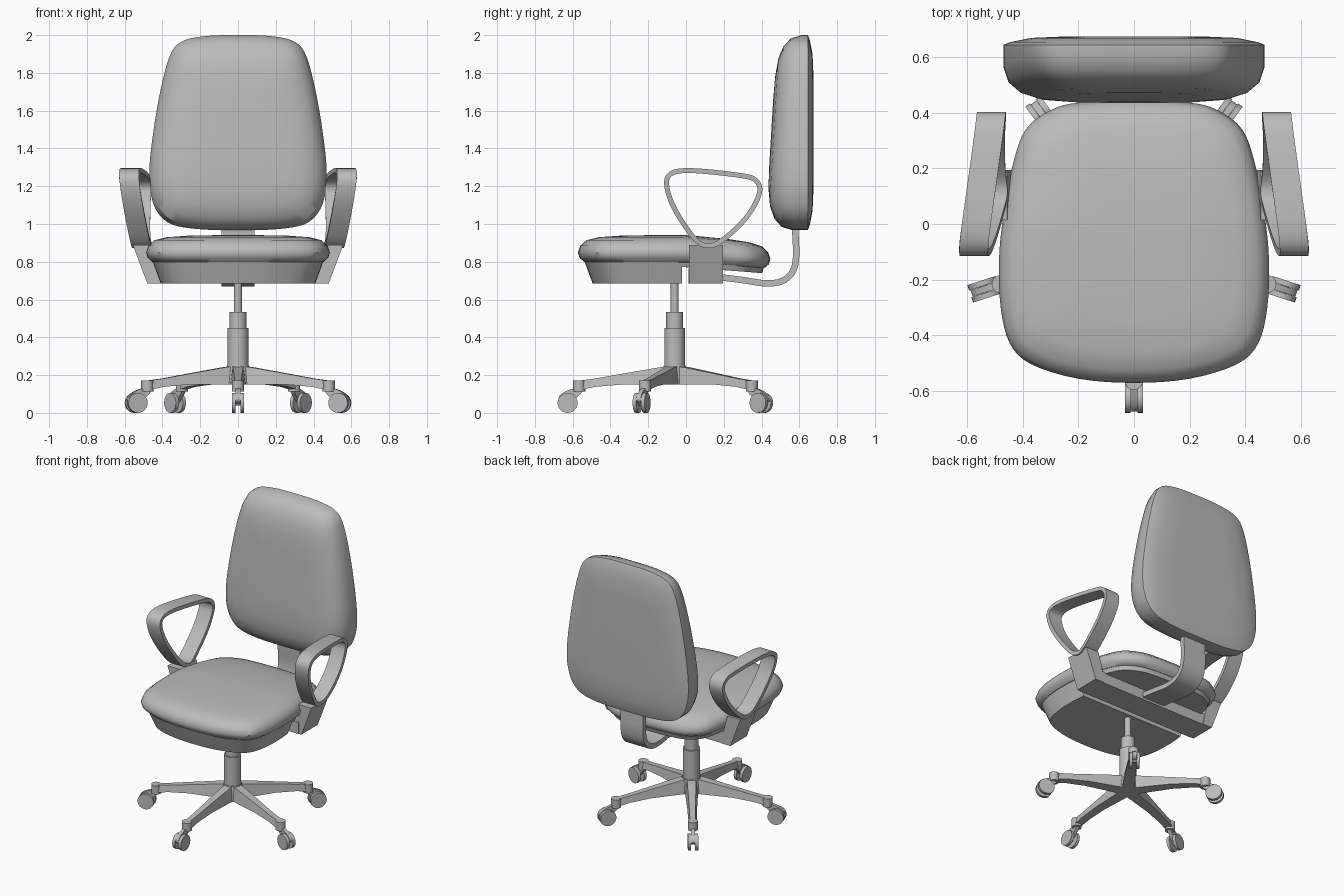
import bpy, bmesh, math
from mathutils import Vector, Matrix

cube = bpy.data.objects.get("Cube")
if cube:
    bpy.data.objects.remove(cube, do_unlink=True)

grey = bpy.data.materials.new("mid_grey")
grey.use_nodes = True
GREY = (0.5, 0.5, 0.5, 1)
grey.diffuse_color = GREY
grey.node_tree.nodes["Principled BSDF"].inputs["Base Color"].default_value = GREY


def finish(bm, name, angle=40):
    bmesh.ops.recalc_face_normals(bm, faces=bm.faces)
    mesh = bpy.data.meshes.new(name)
    bm.to_mesh(mesh)
    bm.free()
    mesh.materials.append(grey)
    obj = bpy.data.objects.new(name, mesh)
    bpy.context.collection.objects.link(obj)
    bpy.ops.object.select_all(action='DESELECT')
    obj.select_set(True)
    bpy.context.view_layer.objects.active = obj
    bpy.ops.object.shade_smooth_by_angle(angle=math.radians(angle))
    return obj


def spline(pts, steps, closed=True):
    """Smooth path through points."""
    pts = [Vector(p) for p in pts]
    n = len(pts)
    get = (lambda i: pts[i % n]) if closed else (lambda i: pts[max(0, min(n - 1, i))])
    out = []
    for i in range(n if closed else n - 1):
        a, b, c, d = (get(i + k) for k in (-1, 0, 1, 2))
        for s in range(steps):
            t = s / steps
            out.append(0.5 * (2 * b + (c - a) * t + (2 * a - 5 * b + 4 * c - d) * t ** 2
                              + (3 * b - a - 3 * c + d) * t ** 3))
    return out if closed else out + [pts[-1]]


def loft(rings, closed=False):
    """Skin matching rings; cap the ends unless the sweep is closed."""
    bm = bmesh.new()
    vs = [[bm.verts.new(p) for p in ring] for ring in rings]
    n = len(vs[0])
    for i in range(len(vs) if closed else len(vs) - 1):
        a, b = vs[i], vs[(i + 1) % len(vs)]
        for j in range(n):
            k = (j + 1) % n
            bm.faces.new((a[j], a[k], b[k], b[j]))
    if not closed:
        bm.faces.new(vs[0])
        bm.faces.new(vs[-1])
    return bm


def cylinder(name, centre, r, depth, axis='Z', sides=24, r_top=None):
    bm = bmesh.new()
    m = Matrix.Translation(centre)
    if axis == 'X':
        m = m @ Matrix.Rotation(math.pi / 2, 4, 'Y')
    bmesh.ops.create_cone(bm, cap_ends=True, segments=sides, radius1=r,
                          radius2=r if r_top is None else r_top, depth=depth, matrix=m)
    return finish(bm, name)


def box(name, lo, hi):
    lo, hi = Vector(lo), Vector(hi)
    bm = bmesh.new()
    bmesh.ops.create_cube(bm, size=1, matrix=Matrix.Translation((lo + hi) / 2)
                          @ Matrix.Diagonal((*(hi - lo), 1)))
    return finish(bm, name)


def outline(half):
    """Mirror a half outline whose ends lie on the centre line."""
    return spline(half + [(-x, y) for x, y in half[-2:0:-1]], 4)


def inset(shape, d):
    lo, hi = min(p.y for p in shape), max(p.y for p in shape)
    w, h, mid = max(p.x for p in shape), (hi - lo) / 2, (hi + lo) / 2
    return [(p.x * (1 - d / w), mid + (p.y - mid) * (1 - d / h)) for p in shape]


# Seat cushion
seat = outline([(0, -.572), (.2, -.557), (.37, -.505), (.447, -.43), (.48, -.3), (.486, -.13),
                (.47, .035), (.436, .215), (.39, .34), (.3, .41), (.2, .437), (0, .447)])


def seat_ring(d, z):
    return [(x, y, z - .08 * max(0, y)) for x, y in inset(seat, d)]


cushion = [(.032, .80), (.008, .822), (0, .85), (.012, .885), (.045, .914),
           (.11, .93), (.22, .938), (.38, .941)]
finish(loft([seat_ring(d, z) for d, z in cushion]), "seat_cushion")

# Seat pan: deep at the front, shallow behind the cross bar
for name, d, z, side in (("seat_pan_front", .078, .685, 1), ("seat_pan_rear", .045, .772, -1)):
    bm = loft([seat_ring(.034, .803), seat_ring(d, z)])
    cut = bmesh.ops.bisect_plane(bm, geom=bm.verts[:] + bm.edges[:] + bm.faces[:],
                                 plane_co=(0, -.02, 0), plane_no=(0, side, 0), clear_outer=True)
    edges = [e for e in cut["geom_cut"] if isinstance(e, bmesh.types.BMEdge)]
    bmesh.ops.edgeloop_fill(bm, edges=edges)
    finish(bm, name, 30)

# Backrest: crowned rear panel, sharp rear rim, padded front that leans back
back = outline([(0, 2), (.17, 1.995), (.3, 1.965), (.365, 1.88), (.42, 1.66), (.46, 1.4),
                (.47, 1.25), (.46, 1.15), (.425, 1.06), (.35, .998), (.2, .972), (0, .968)])
pad = [(.675, .22), (.67, .1), (.655, .025), (.645, 0), (.56, 0), (.505, .018),
       (.468, .06), (.445, .125), (.434, .22), (.431, .35)]
rings = [[(x, y + (.06 * max(0, z - 1.15) if y < .6 else 0), z) for x, z in inset(back, d)]
         for y, d in pad]
finish(loft(rings), "backrest", 32)


def strap(path, half_width, half_thick, centre_x, closed):
    """Sweep a flat band along a path in the side plane."""
    rings, n = [], len(path)
    for i, p in enumerate(path):
        a = path[(i - 1) % n] if closed else path[max(0, i - 1)]
        b = path[(i + 1) % n] if closed else path[min(n - 1, i + 1)]
        t = (b - a).normalized()
        off = Vector((-t.y, t.x)) * half_thick
        x = centre_x(p)
        rings.append([(x + sx * half_width, p.x + s * off.x, p.y + s * off.y)
                      for sx, s in ((-1, -1), (1, -1), (1, 1), (-1, 1))])
    return loft(rings, closed)


# Curved support joining seat and backrest
spine = spline([(.15, .722), (.3, .703), (.42, .686), (.51, .698), (.566, .75), (.583, .83),
                (.58, .93), (.575, 1.05)], 5, closed=False)
finish(strap(spine, .087, .017, lambda p: 0, False), "back_support")

# Cross bar under the seat carrying both arms
box("arm_cross_bar", (-.46, .012, .685), (.46, .19, .765))

# Arms: looped strap on a flared bracket
loop = spline([(-.1, 1.19), (-.085, 1.262), (.02, 1.283), (.28, 1.258), (.37, 1.23), (.388, 1.16),
               (.32, 1.035), (.2, .92), (.12, .885), (.048, .92), (-.055, 1.07)], 6)
bracket = [(.41, .685), (.48, .685), (.52, .79), (.557, .89), (.457, .89), (.43, .79)]


def arm_x(p):
    top = .583 - (p.x + .11) * .137
    f = min(1, max(0, (p.y - .885) / .4)) ** .6
    return .507 + (top - .507) * f


for side, s in (("left", 1), ("right", -1)):
    finish(strap(loop, s * .052, .013, lambda p: s * arm_x(p), True), side + "_arm_loop")
    finish(loft([[(s * x, y, z) for x, z in bracket] for y in (.015, .195)]),
           side + "_arm_bracket")

# Gas lift column
CY = -.06
for name, r, lo, hi in (("lift_rod", .021, .5, .70), ("lift_sleeve", .045, .42, .535),
                        ("lift_column", .055, .2, .45)):
    cylinder(name, (0, CY, (lo + hi) / 2), r, hi - lo)
cylinder("base_hub", (0, CY, .2), .075, .1, r_top=.058)

# Five star legs with twin wheel casters
leg_sections = [(0, .042, .15, .25), (.07, .04, .15, .243), (.28, .031, .15, .207),
                (.42, .027, .138, .182), (.51, .025, .12, .17)]
hood = spline([(-.49, .135), (-.55, .125), (-.6, .1), (-.615, .07), (-.59, .05), (-.545, .055),
               (-.515, .085), (-.49, .11)], 3)
for i in range(5):
    parts = [finish(loft([[(-w, -r, lo), (w, -r, lo), (w * .7, -r, hi), (-w * .7, -r, hi)]
                          for r, w, lo, hi in leg_sections]), "star_leg", 30),
             cylinder("caster_pivot", (0, -.505, .142), .032, .06),
             finish(loft([[(x, p.x, p.y) for p in hood] for x in (-.012, .012)]), "caster_hood")]
    for s in (-1, 1):
        parts.append(cylinder("caster_wheel", (s * .023, -.567, .053), .053, .02, 'X'))
    parts.append(cylinder("caster_axle", (0, -.567, .053), .015, .05, 'X', 12))
    for obj in parts:
        obj.location = (0, CY, 0)
        obj.rotation_euler.z = i * math.tau / 5
